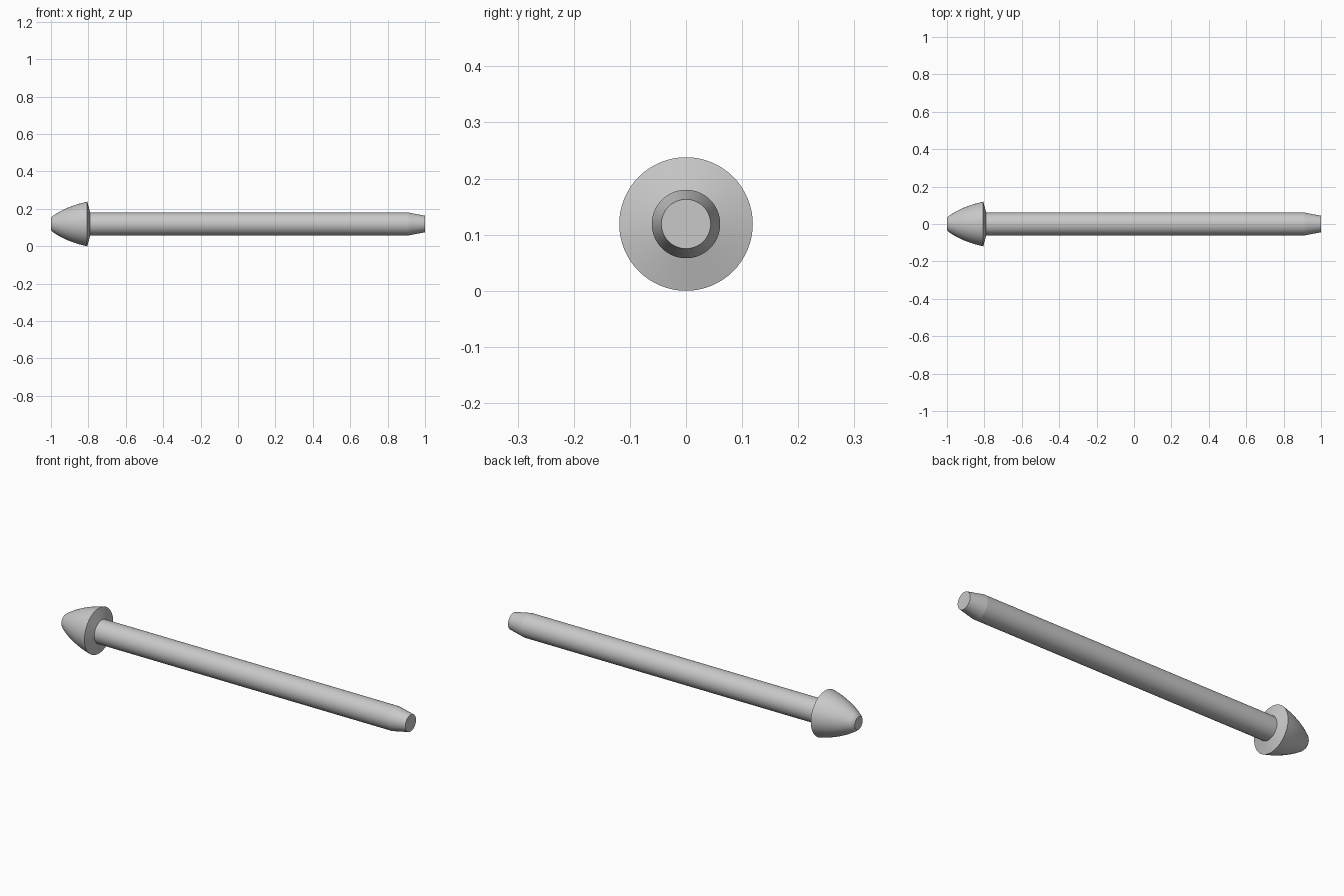
import bpy
import bmesh
import math

cube = bpy.data.objects.get("Cube")
if cube:
    bpy.data.objects.remove(cube, do_unlink=True)

SEGMENTS = 64
AXIS_Z = 0.119

grey = bpy.data.materials.new("light_grey")
grey.use_nodes = True
colour = (0.58, 0.58, 0.58, 1)
grey.diffuse_color = colour
grey.node_tree.nodes["Principled BSDF"].inputs["Base Color"].default_value = colour


def lathe(name, profile):
    """Turn (x, radius) points around the long axis and cap both ends."""
    bm = bmesh.new()
    rings = []
    for x, r in profile:
        angles = [2 * math.pi * i / SEGMENTS for i in range(SEGMENTS)]
        rings.append([bm.verts.new((x, r * math.cos(a), r * math.sin(a))) for a in angles])
    for a, b in zip(rings, rings[1:]):
        for i in range(SEGMENTS):
            j = (i + 1) % SEGMENTS
            bm.faces.new((a[i], a[j], b[j], b[i]))
    bm.faces.new(rings[0])
    bm.faces.new(rings[-1])
    bmesh.ops.recalc_face_normals(bm, faces=bm.faces)
    mesh = bpy.data.meshes.new(name)
    bm.to_mesh(mesh)
    bm.free()
    mesh.materials.append(grey)
    obj = bpy.data.objects.new(name, mesh)
    obj.location.z = AXIS_Z
    bpy.context.collection.objects.link(obj)
    bpy.ops.object.select_all(action="DESELECT")
    obj.select_set(True)
    bpy.context.view_layer.objects.active = obj
    bpy.ops.object.shade_smooth_by_angle(angle=math.radians(8))


# Domed head with a blunt nose and a slightly conical underside
lathe("head", [(-1, 0.033), (-0.988, 0.045), (-0.95, 0.068), (-0.91, 0.087),
               (-0.87, 0.102), (-0.84, 0.111), (-0.806, 0.119), (-0.79, 0.061)])

# Straight shaft with a tapered end
lathe("shaft", [(-0.82, 0.061), (0.912, 0.061), (1, 0.044)])
